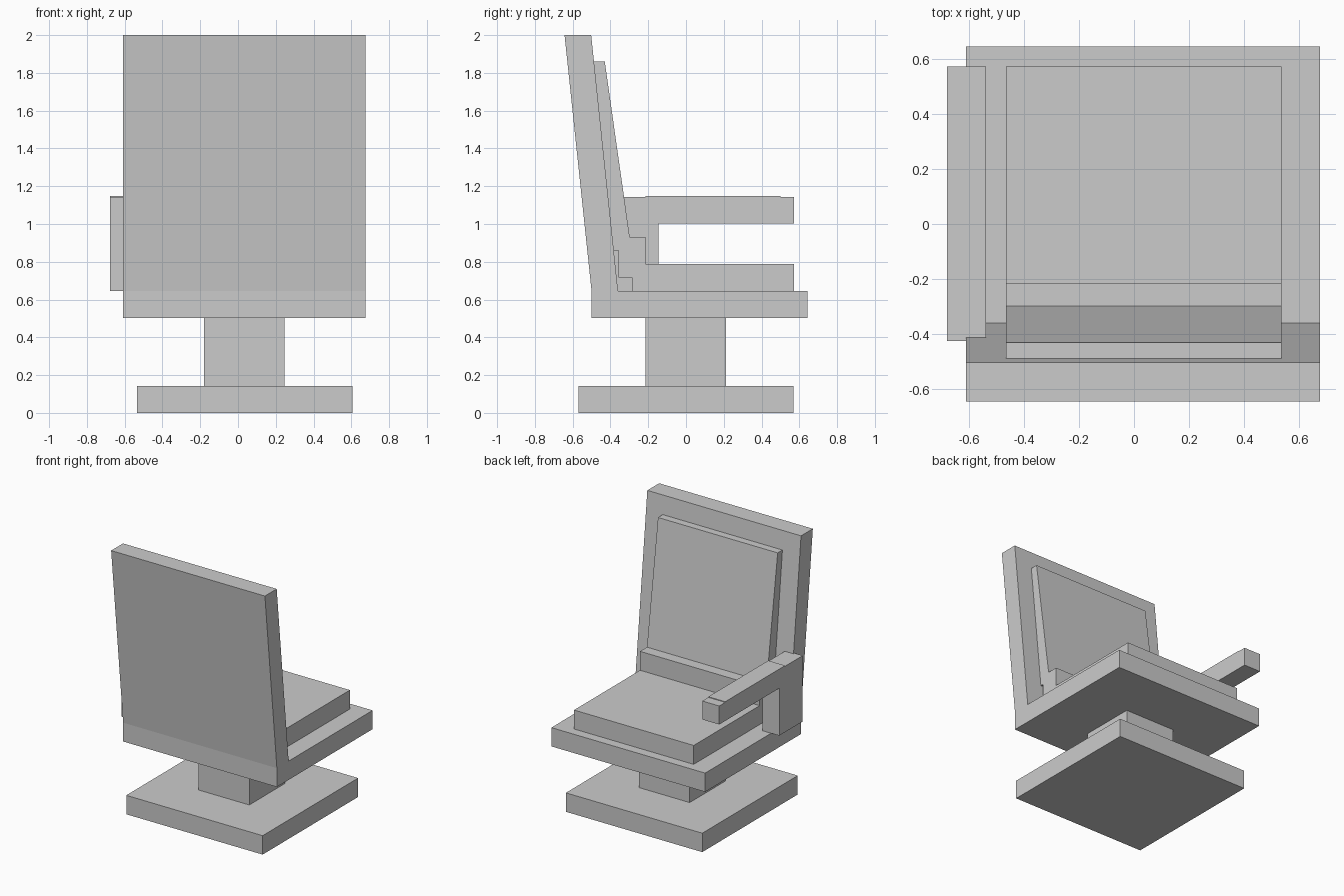
import bpy
import bmesh

if "Cube" in bpy.data.objects:
    bpy.data.objects.remove(bpy.data.objects["Cube"])


def extrude_x(name, profile, x0, x1):
    """Solid made by sweeping a (y, z) side profile from x0 to x1."""
    bm = bmesh.new()
    face = bm.faces.new([bm.verts.new((x0, y, z)) for y, z in profile])
    swept = bmesh.ops.extrude_face_region(bm, geom=[face])["geom"]
    verts = [v for v in swept if isinstance(v, bmesh.types.BMVert)]
    bmesh.ops.translate(bm, verts=verts, vec=(x1 - x0, 0, 0))
    bmesh.ops.recalc_face_normals(bm, faces=bm.faces)
    mesh = bpy.data.meshes.new(name)
    bm.to_mesh(mesh)
    bm.free()
    obj = bpy.data.objects.new(name, mesh)
    bpy.context.collection.objects.link(obj)
    return obj


def box(name, x, y, z):
    """Box given by (min, max) ranges."""
    return extrude_x(name, [(y[0], z[0]), (y[1], z[0]), (y[1], z[1]), (y[0], z[1])], *x)


FRAME_X = (-0.61, 0.675)
PAD_X = (-0.465, 0.535)

# Foot and column
box("base_plate", (-0.535, 0.605), (-0.57, 0.57), (0, 0.143))
box("column", (-0.18, 0.245), (-0.215, 0.213), (0.143, 0.503))

# Seat slab and leaning backrest
box("seat", FRAME_X, (-0.5, 0.643), (0.503, 0.645))
extrude_x("backrest", [(-0.5, 0.645), (-0.36, 0.645), (-0.502, 2.0), (-0.643, 2.0)], *FRAME_X)

# Cushions: seat, lumbar step and sloping back
box("seat_cushion", PAD_X, (-0.285, 0.572), (0.645, 0.788))
box("lumbar_cushion", PAD_X, (-0.358, -0.215), (0.717, 0.931))
extrude_x("back_cushion", [(-0.395, 0.86), (-0.288, 0.86), (-0.43, 1.86), (-0.497, 1.86)], *PAD_X)

# Single armrest: rear post, arm and slightly raised top pad
extrude_x("armrest", [
    (-0.425, 0.645), (-0.145, 0.645), (-0.145, 1.003), (0.572, 1.003),
    (0.572, 1.143), (0.5, 1.143), (0.5, 1.148), (-0.215, 1.148),
    (-0.215, 1.143), (-0.425, 1.143),
], -0.678, -0.537)
